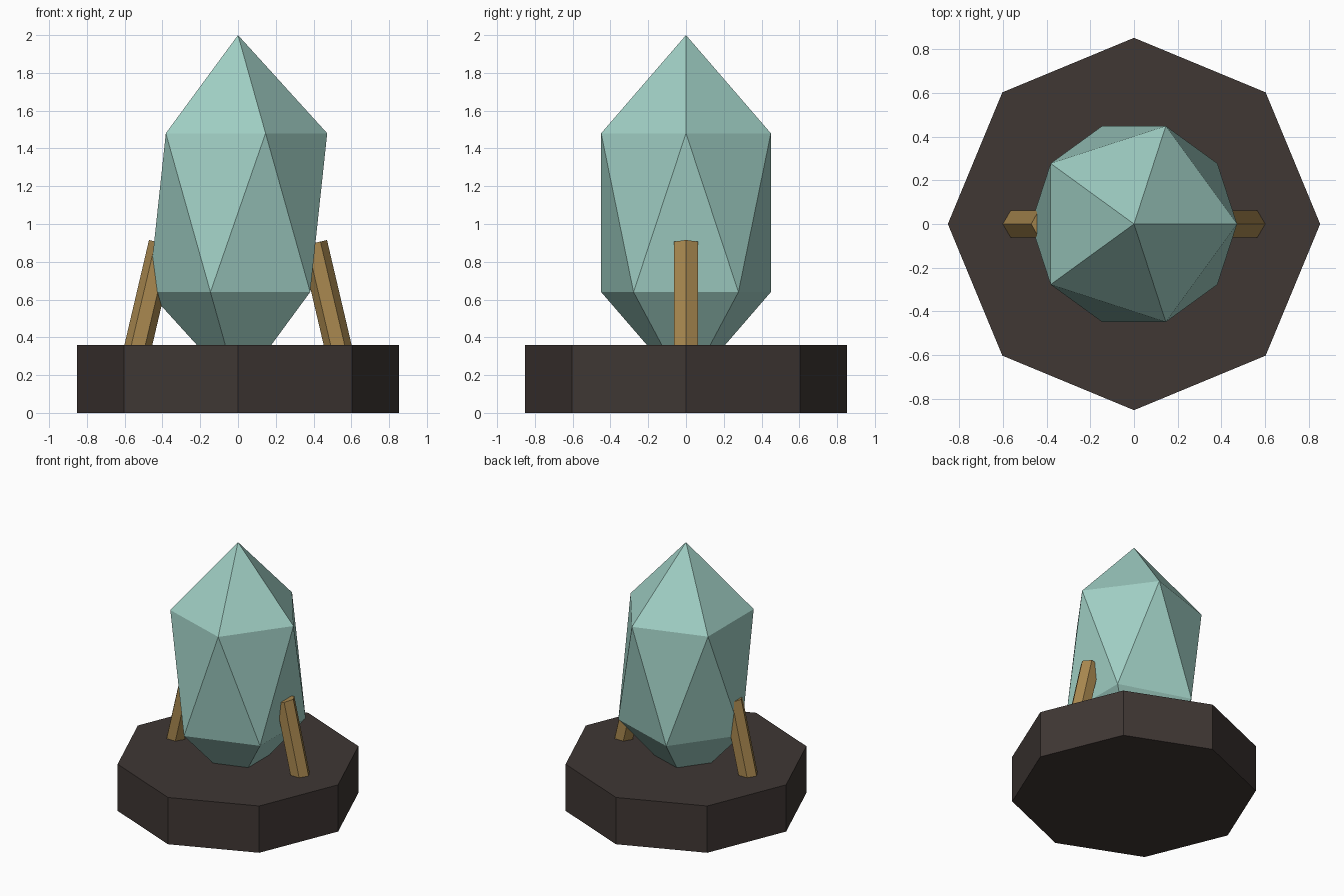
import bpy
import math

if "Cube" in bpy.data.objects:
    bpy.data.objects.remove(bpy.data.objects["Cube"])


def material(name, color):
    m = bpy.data.materials.new(name)
    m.diffuse_color = (*color, 1)
    m.use_nodes = True
    m.node_tree.nodes["Principled BSDF"].inputs["Base Color"].default_value = m.diffuse_color
    return m


def finish(name, mat):
    ob = bpy.context.object
    ob.name = name
    ob.data.materials.append(mat)
    return ob


stone = material("dark_stone", (0.050, 0.038, 0.034))
crystal_mat = material("crystal", (0.35, 0.62, 0.55))
brass = material("brass", (0.40, 0.25, 0.08))

# Octagonal base with corners on the axes
bpy.ops.mesh.primitive_cylinder_add(vertices=8, radius=0.853, depth=0.36,
                                    location=(0, 0, 0.18))
finish("base", stone)

# Crystal: stretched icosahedron sunk into the base
bpy.ops.mesh.primitive_ico_sphere_add(subdivisions=1, radius=1,
                                      location=(0, 0, 1.06))
crystal = finish("crystal", crystal_mat)
crystal.scale = (0.528, 0.528, 0.94)

# Hexagonal prongs leaning inward on both sides, a corner facing outward
tilt = math.radians(13.2)
for side, label in ((1, "right"), (-1, "left")):
    bpy.ops.mesh.primitive_cylinder_add(vertices=6, radius=0.072, depth=0.7,
                                        location=(side * 0.481, 0, 0.558))
    prong = finish(label + "_prong", brass)
    # default hexagon has corners on y, so turn it to put corners on x
    prong.rotation_euler = (0, -side * tilt, 0)
    for v in prong.data.vertices:
        v.co.x, v.co.y = v.co.y, -v.co.x
